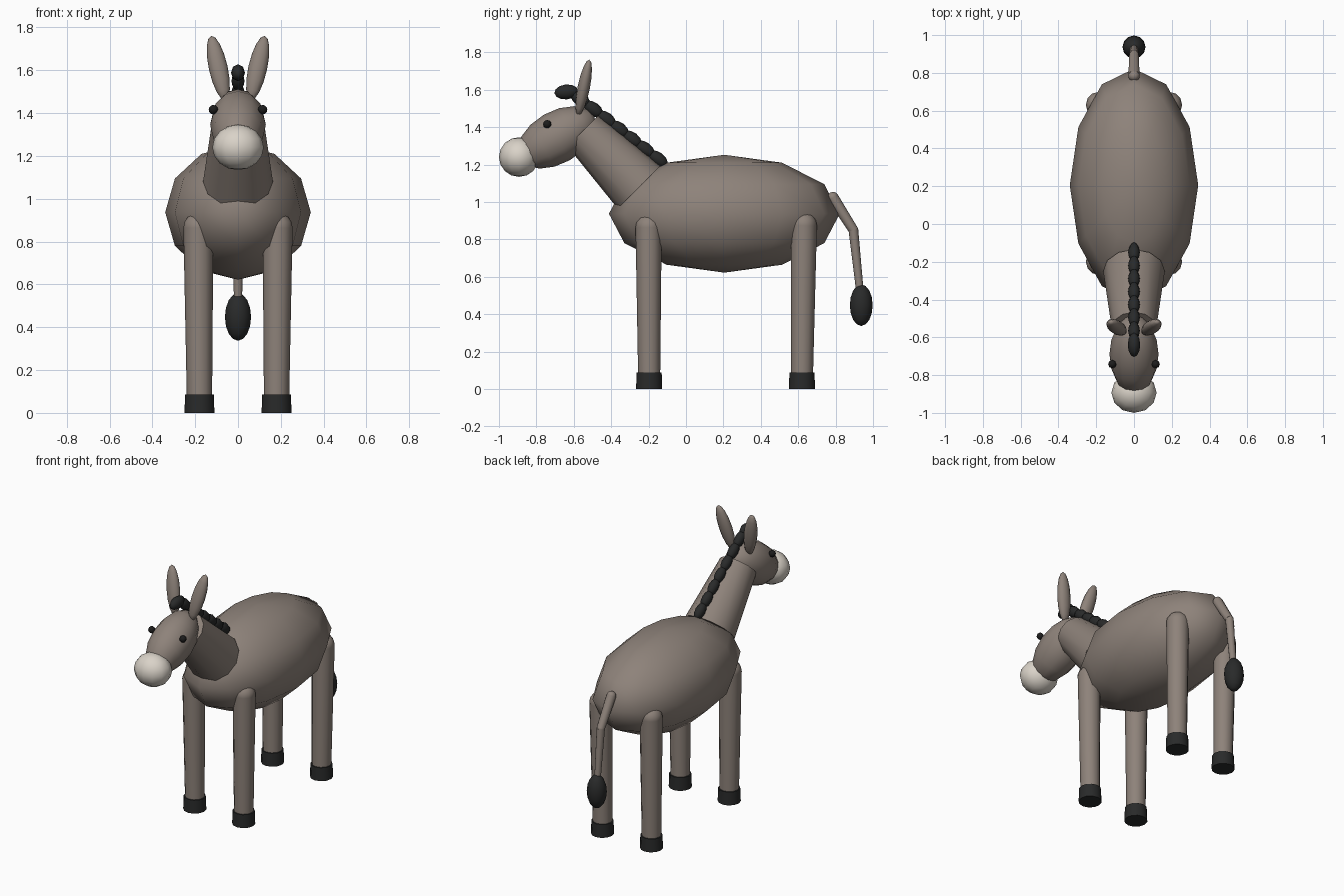
import bpy, bmesh, math
from mathutils import Vector, Matrix

if "Cube" in bpy.data.objects:
    bpy.data.objects.remove(bpy.data.objects["Cube"])


def material(name, rgb):
    m = bpy.data.materials.new(name)
    m.diffuse_color = (*rgb, 1)
    m.use_nodes = True
    m.node_tree.nodes["Principled BSDF"].inputs["Base Color"].default_value = m.diffuse_color
    return m


COAT = material("taupe_coat", (0.27, 0.225, 0.195))
DARK = material("charcoal_hair", (0.022, 0.023, 0.023))
CREAM = material("cream_muzzle", (0.70, 0.65, 0.58))
BLACK = material("black_eye", (0.012, 0.012, 0.012))


def finish(name, bm, mat):
    me = bpy.data.meshes.new(name)
    bm.to_mesh(me)
    bm.free()
    me.materials.append(mat)
    ob = bpy.data.objects.new(name, me)
    bpy.context.collection.objects.link(ob)
    bpy.ops.object.select_all(action='DESELECT')
    ob.select_set(True)
    bpy.context.view_layer.objects.active = ob
    bpy.ops.object.shade_smooth_by_angle(angle=math.radians(62))
    return ob


def aim(direction):
    """Rotation taking local z to direction, local y kept in the upright plane."""
    z = Vector(direction).normalized()
    x = Vector((1, 0, 0))
    y = z.cross(x).normalized()
    x = y.cross(z)
    return Matrix((x, y, z)).transposed().to_4x4()


def add_ball(bm, centre, semi, axis=(0, 0, 1), seg=12, rings=8):
    mat = Matrix.Translation(centre) @ aim(axis) @ Matrix.Diagonal((*semi, 1))
    bmesh.ops.create_uvsphere(bm, u_segments=seg, v_segments=rings, radius=1, matrix=mat)


def add_rod(bm, a, b, ra, rb, seg=12):
    a, b = Vector(a), Vector(b)
    mat = Matrix.Translation((a + b) / 2) @ aim(b - a)
    bmesh.ops.create_cone(bm, cap_ends=True, segments=seg, radius1=ra, radius2=rb,
                          depth=(b - a).length, matrix=mat)


def ball(name, mat, *args, **kw):
    bm = bmesh.new()
    add_ball(bm, *args, **kw)
    return finish(name, bm, mat)


def rod(name, mat, *args, **kw):
    bm = bmesh.new()
    add_rod(bm, *args, **kw)
    return finish(name, bm, mat)


# Body, neck and head
ball("body", COAT, (0, 0.205, 0.937), (0.34, 0.617, 0.315), rings=6)
rod("neck", COAT, (0, -0.25, 1.08), (0, -0.55, 1.38), 0.163, 0.118)
ball("head", COAT, (0, -0.69, 1.345), (0.13, 0.14, 0.23), axis=(0, -0.87, -0.5))
ball("muzzle", CREAM, (0, -0.893, 1.24), (0.12, 0.107, 0.106))

# Legs with rounded tops, and hooves
for side, s in (("right", 1), ("left", -1)):
    for end, y_foot, y_top, z_top in (("front", -0.197, -0.2, 0.865),
                                      ("rear", 0.62, 0.63, 0.875)):
        x = 0.18 * s
        bm = bmesh.new()
        top = (x + 0.005 * s, y_top, z_top)
        add_rod(bm, (x, y_foot, 0.07), top, 0.059, 0.07)
        add_ball(bm, top, (0.07, 0.07, 0.07))
        finish(f"{end}_leg_{side}", bm, COAT)
        rod(f"{end}_hoof_{side}", DARK, (x, y_foot, 0), (x, y_foot, 0.087), 0.07, 0.067)

    # Ears and eyes
    ball(f"ear_{side}", COAT, (0.092 * s, -0.547, 1.61), (0.044, 0.033, 0.157),
         axis=(0.22 * s, 0.2, 1))
    ball(f"eye_{side}", BLACK, (0.115 * s, -0.742, 1.416), (0.022, 0.022, 0.022),
         seg=8, rings=6)

# Mane of overlapping tufts, with a forelock
for i in range(7):
    t = i / 6
    ball(f"mane_tuft_{i + 1}", DARK, (0, -0.15 - 0.415 * t, 1.23 + 0.32 * t),
         (0.031, 0.036, 0.06), axis=(0, -0.8, 0.6), seg=8, rings=6)
ball("forelock", DARK, (0, -0.64, 1.588), (0.033, 0.04, 0.064), axis=(0, -1, -0.1),
     seg=8, rings=6)

# Tail in two bends, and its tuft
root, bend, tip = (0, 0.785, 1.023), (0, 0.895, 0.85), (0, 0.93, 0.52)
bm = bmesh.new()
add_rod(bm, root, bend, 0.031, 0.026, seg=10)
add_rod(bm, bend, tip, 0.026, 0.02, seg=10)
add_ball(bm, root, (0.031, 0.031, 0.031), seg=10, rings=6)
add_ball(bm, bend, (0.026, 0.026, 0.026), seg=10, rings=6)
finish("tail", bm, COAT)
ball("tail_tuft", DARK, (0, 0.937, 0.448), (0.061, 0.061, 0.111))
